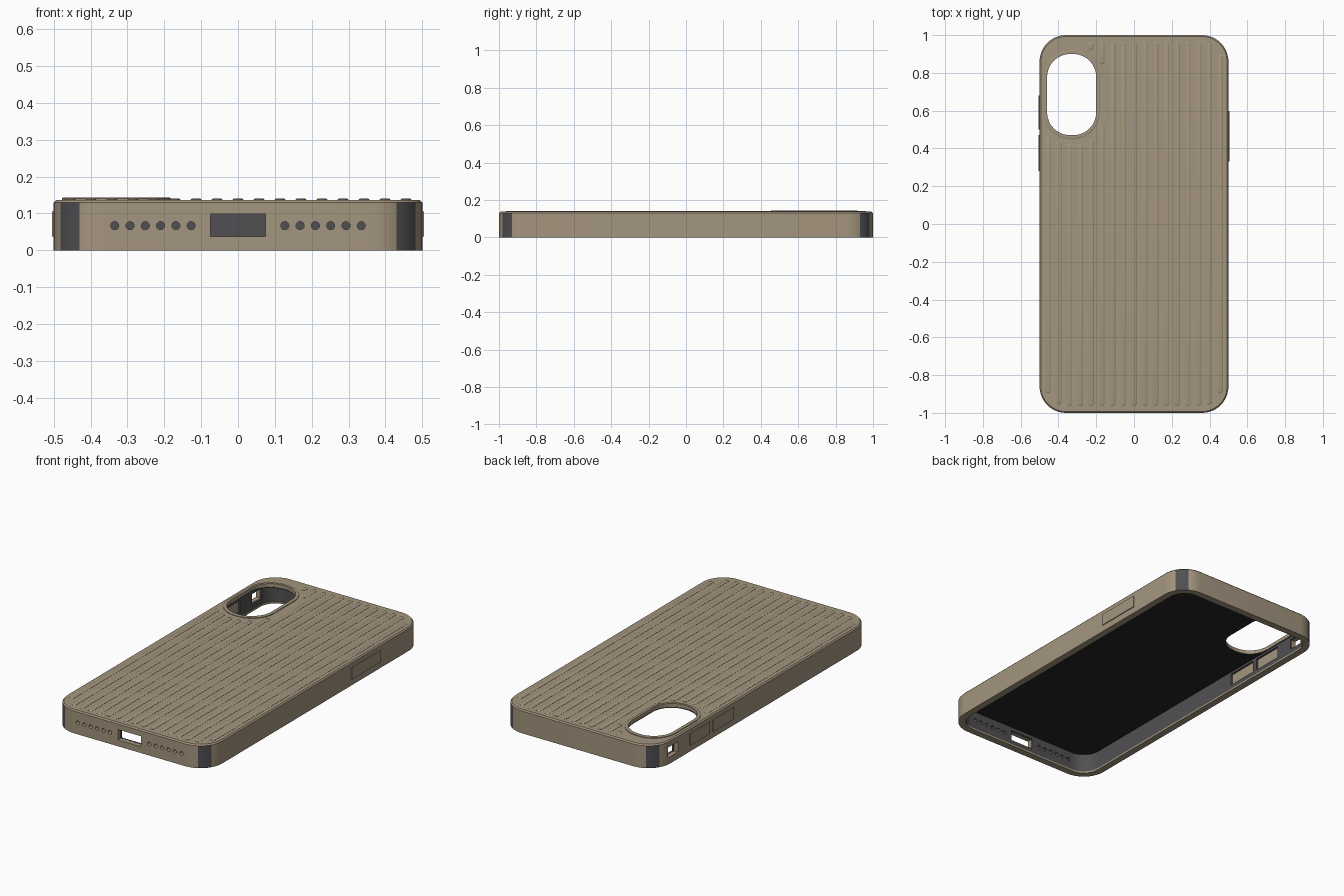
import bpy, bmesh, math
from mathutils import Matrix

if "Cube" in bpy.data.objects:
    bpy.data.objects.remove(bpy.data.objects["Cube"])


def material(name, rgb):
    m = bpy.data.materials.new(name)
    m.diffuse_color = (*rgb, 1)
    m.use_nodes = True
    m.node_tree.nodes["Principled BSDF"].inputs["Base Color"].default_value = m.diffuse_color
    return m


TAN = material("tan", (0.37, 0.30, 0.21))
GREY = material("dark_grey", (0.08, 0.08, 0.085))
BLACK = material("black", (0.018, 0.018, 0.018))
SEG = 12  # segments per rounded corner


def rounded(hx, hy, r, z, cx=0, cy=0, seg=SEG):
    """Rounded rectangle loop at height z."""
    pts = []
    for q, (sx, sy) in enumerate([(1, 1), (-1, 1), (-1, -1), (1, -1)]):
        for k in range(seg + 1):
            a = math.pi / 2 * (q + k / seg)
            pts.append((cx + sx * (hx - r) + r * math.cos(a),
                        cy + sy * (hy - r) + r * math.sin(a), z))
    return pts


def loft(bm, loops, closed=False, pick=None):
    """Skin loops; pick(band, index) gives the material slot."""
    rings = [[bm.verts.new(p) for p in loop] for loop in loops]
    n = len(rings[0])
    for b in range(len(rings) if closed else len(rings) - 1):
        lo, hi = rings[b], rings[(b + 1) % len(rings)]
        for i in range(n):
            j = (i + 1) % n
            f = bm.faces.new((lo[i], lo[j], hi[j], hi[i]))
            f.material_index = pick(b, i) if pick else 0
    if not closed:
        for b, ring in ((-1, rings[0]), (len(rings), rings[-1])):
            f = bm.faces.new(ring)
            f.material_index = pick(b, 0) if pick else 0


def box(bm, x0, x1, y0, y1, z0, z1):
    m = Matrix.Translation(((x0 + x1) / 2, (y0 + y1) / 2, (z0 + z1) / 2))
    bmesh.ops.create_cube(bm, size=1, matrix=m @ Matrix.Diagonal((x1 - x0, y1 - y0, z1 - z0, 1)))


def finish(bm, name, mats, smooth=True):
    bmesh.ops.recalc_face_normals(bm, faces=bm.faces)
    me = bpy.data.meshes.new(name)
    bm.to_mesh(me)
    bm.free()
    for m in mats:
        me.materials.append(m)
    ob = bpy.data.objects.new(name, me)
    bpy.context.collection.objects.link(ob)
    if smooth:
        shade(ob)
    return ob


def activate(ob):
    bpy.ops.object.select_all(action='DESELECT')
    ob.select_set(True)
    bpy.context.view_layer.objects.active = ob


def shade(ob):
    activate(ob)
    bpy.ops.object.shade_smooth_by_angle(angle=math.radians(30))


def cut(ob, cutter):
    activate(ob)
    mod = ob.modifiers.new("cut", 'BOOLEAN')
    mod.operation, mod.solver, mod.object = 'DIFFERENCE', 'EXACT', cutter
    bpy.ops.object.modifier_apply(modifier=mod.name)
    shade(ob)


def inset(d, z):
    return rounded(0.5 - d, 1 - d, 0.14 - d, z)


# Outer shell with dark corner pads
def shell_slot(band, i):
    k = i % (SEG + 1)
    return 1 if band == 4 and SEG // 3 <= k < 2 * SEG // 3 else 0


bm = bmesh.new()
loft(bm, [inset(0.025, 0.123), inset(0.025, 0.01), inset(0.04, 0.01), inset(0.04, 0),
          inset(0, 0), inset(0, 0.13), inset(0.007, 0.137)], pick=shell_slot)
shell = finish(bm, "case_shell", [TAN, GREY], False)

# Soft inner liner: grey walls, black floor
bm = bmesh.new()
loft(bm, [inset(0.037, 0.118), inset(0.037, 0.011), inset(0.026, 0.011), inset(0.026, 0.122)],
     pick=lambda b, i: 1 if b == -1 else 0)
liner = finish(bm, "inner_liner", [GREY, BLACK], False)

# Openings: camera, charging port, switch, speaker holes
CX, CY = -0.33, 0.685
bm = bmesh.new()
loft(bm, [rounded(0.13, 0.215, 0.122, z, CX, CY) for z in (0.105, 0.2)])
box(bm, -0.075, 0.075, -1.1, -0.9, 0.037, 0.098)
box(bm, -0.6, -0.44, 0.79, 0.88, 0.04, 0.1)
for s in (-1, 1):
    for k in range(6):
        m = Matrix.Translation((s * (0.127 + 0.0415 * k), -1, 0.067)) @ Matrix.Rotation(math.pi / 2, 4, 'X')
        bmesh.ops.create_cone(bm, cap_ends=True, segments=20, radius1=0.011,
                              radius2=0.011, depth=0.2, matrix=m)
openings = finish(bm, "openings_cutter", [], False)

# Side buttons, with matching windows in the liner
BUTTONS = [("power_button", 1, 0.33, 0.597), ("volume_up_button", -1, 0.5, 0.68),
           ("volume_down_button", -1, 0.28, 0.47)]
bm = bmesh.new()
for name, s, y0, y1 in BUTTONS:
    box(bm, *sorted((s * 0.44, s * 0.49)), y0, y1, 0.037, 0.105)
    part = bmesh.new()
    box(part, *sorted((s * 0.485, s * 0.505)), y0, y1, 0.037, 0.105)
    finish(part, name, [TAN], False)
windows = finish(bm, "button_windows_cutter", [], False)

cut(shell, openings)
cut(liner, openings)
cut(liner, windows)
for helper in (openings, windows):
    bpy.data.objects.remove(helper)

# Raised camera rim
bm = bmesh.new()
loft(bm, [rounded(0.13 + d, 0.215 + d, 0.122 + d, z, CX, CY)
          for d, z in ((0, 0.13), (0.018, 0.13), (0.018, 0.141), (0.015, 0.143), (0, 0.143))], closed=True)
finish(bm, "camera_rim", [TAN])

# Lengthwise grip ribs, stopping short of the camera
below = {-8: 0.47, -7: 0.44, -6: 0.425, -5: 0.425, -4: 0.45, -3: 0.53}
above = {-4: 0.92, -3: 0.845}
bm = bmesh.new()
for i in range(-8, 9):
    end = {8: 0.895, 7: 0.955}.get(abs(i), 0.965)
    spans = [(-end, below.get(i, end))]
    if i in above:
        spans.append((above[i], end))
    for y0, y1 in spans:
        loft(bm, [rounded(0.015 - d, (y1 - y0) / 2 - d, 0.0145 - d, z, i * 0.057, (y0 + y1) / 2, 4)
                  for d, z in ((0, 0.135), (0, 0.138), (0.003, 0.140), (0.007, 0.141))])
finish(bm, "grip_ribs", [TAN])
